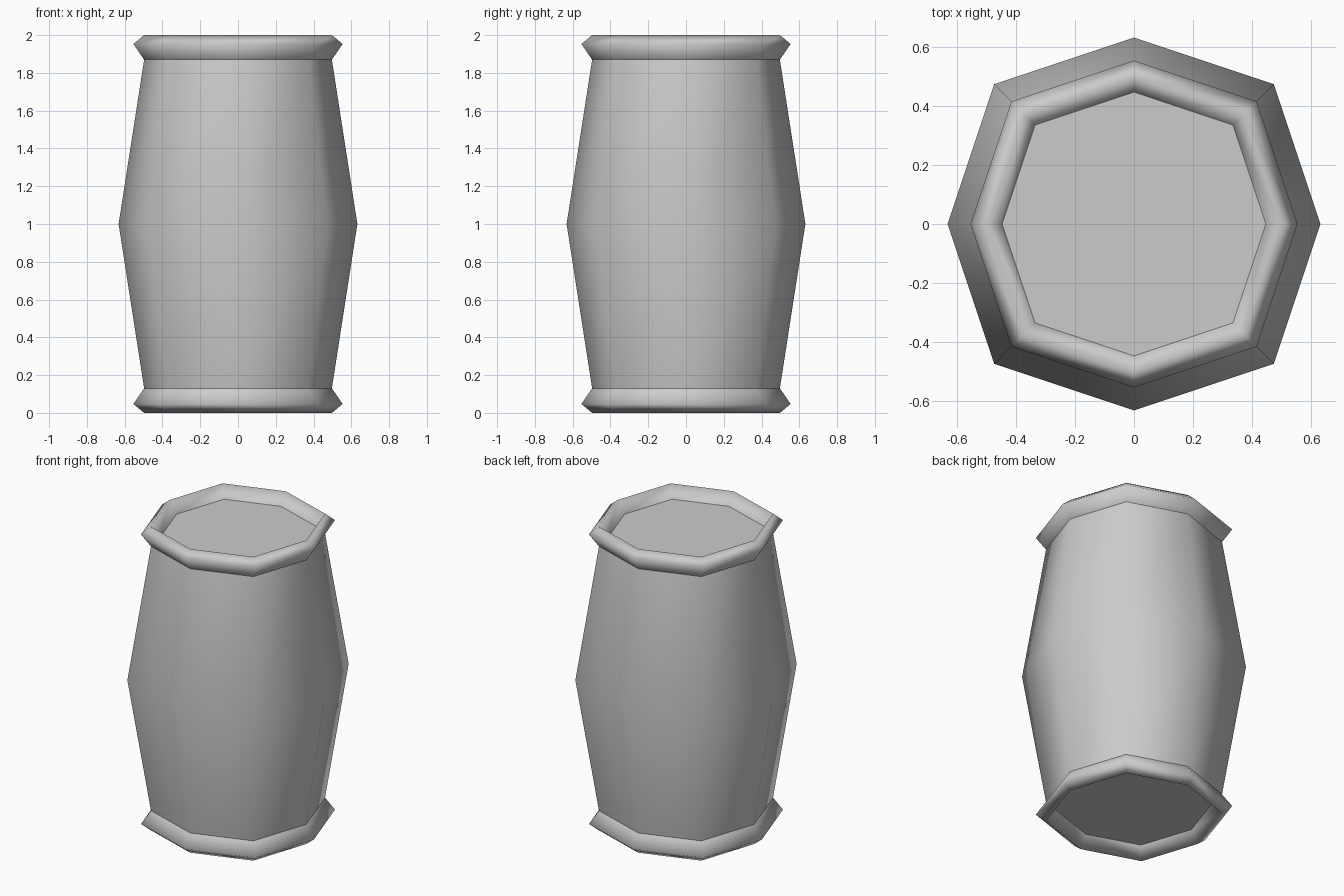
import bpy, bmesh, math

if "Cube" in bpy.data.objects:
    bpy.data.objects.remove(bpy.data.objects["Cube"])

SIDES = 8
DIAG = 0.75 * math.sqrt(2)  # diagonal corners sit slightly further out


def lathe(name, profile, fill_last=False, flip=False):
    """Spin an (radius, z) profile around z into an eight-sided shell.
    flip mirrors it about the mid height z = 1."""
    bm = bmesh.new()
    rings = []
    for r, z in profile:
        ring = []
        for i in range(SIDES):
            a = math.tau * i / SIDES
            k = r * (DIAG if i % 2 else 1.0)
            ring.append(bm.verts.new((k * math.cos(a), k * math.sin(a), 2 - z if flip else z)))
        rings.append(ring)
    for lo, hi in zip(rings, rings[1:]):
        for i in range(SIDES):
            j = (i + 1) % SIDES
            bm.faces.new((lo[i], lo[j], hi[j], hi[i])).smooth = True
    if fill_last:
        bm.faces.new(rings[-1])
    if flip:
        bmesh.ops.reverse_faces(bm, faces=bm.faces[:])
    mesh = bpy.data.meshes.new(name)
    bm.to_mesh(mesh)
    bm.free()
    obj = bpy.data.objects.new(name, mesh)
    bpy.context.collection.objects.link(obj)
    return obj


# bulging barrel body
lathe("barrel_body", [(0.497, 0.13), (0.632, 1.0), (0.497, 1.87)])

# rounded rims and recessed end caps, top and mirrored bottom
RIM = [(0.497, 1.87), (0.554, 1.953), (0.497, 2.0), (0.447, 1.92)]
for side, flip in (("top", False), ("bottom", True)):
    lathe(side + "_rim", RIM, flip=flip)
    lathe(side + "_cap", [(0.447, 1.92)], fill_last=True, flip=flip)
